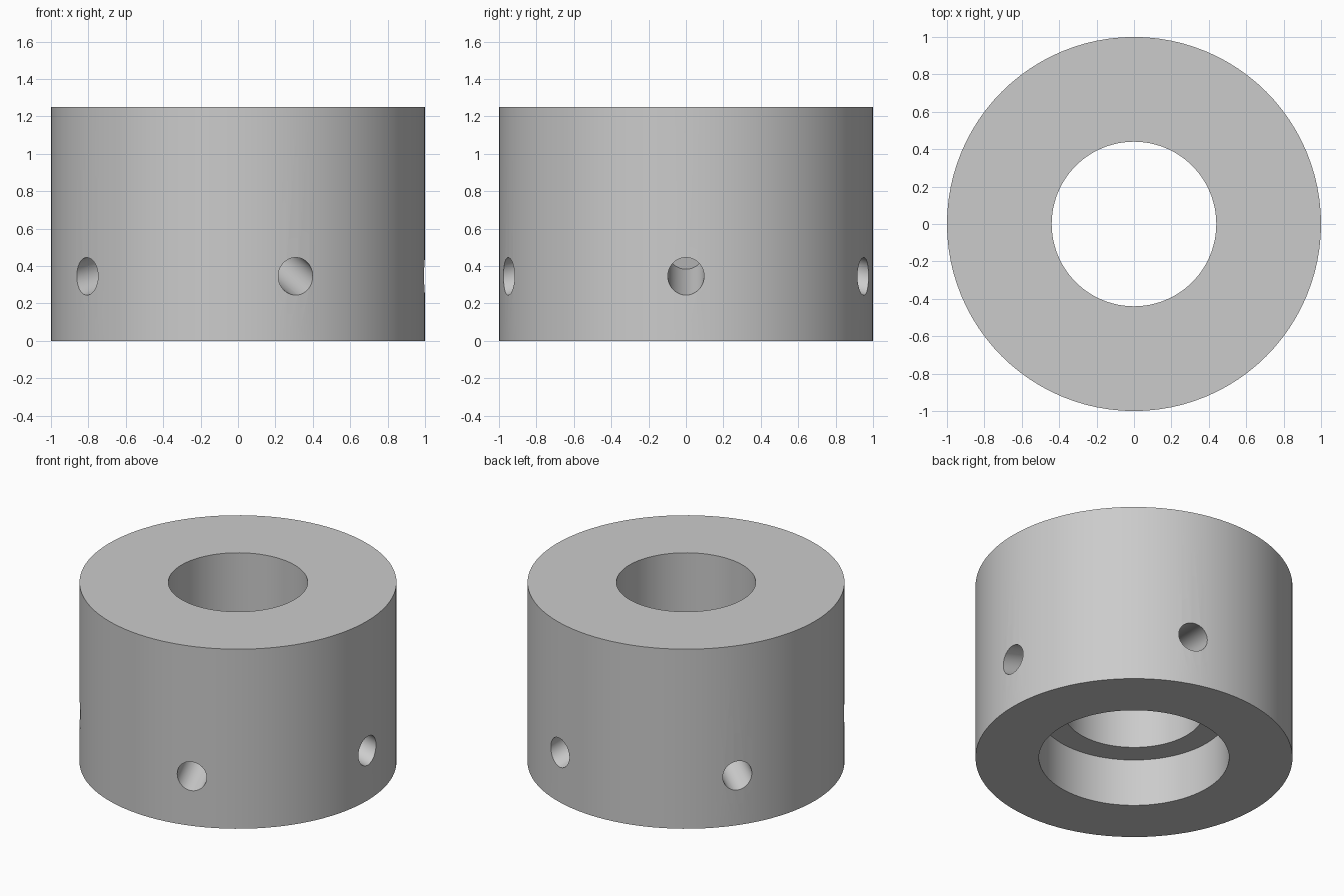
import bpy
import bmesh
import math
from mathutils import Matrix, Vector

HEIGHT, OUTER, BORE = 1.25, 1.0, 0.44
RECESS, RECESS_TOP = 0.6, 0.33
HOLE_R, HOLE_Z, HOLE_DEPTH = 0.097, 0.345, 0.51
HOLE_TILT = math.radians(15)
HOLES = 5
SEGMENTS = 96

default = bpy.data.objects.get("Cube")
if default:
    bpy.data.objects.remove(default, do_unlink=True)

grey = bpy.data.materials.new("plain grey")
grey.use_nodes = True
colour = (0.6, 0.6, 0.6, 1)
grey.diffuse_color = colour
grey.node_tree.nodes["Principled BSDF"].inputs["Base Color"].default_value = colour


def make_object(name, bm):
    bmesh.ops.recalc_face_normals(bm, faces=bm.faces)
    mesh = bpy.data.meshes.new(name)
    bm.to_mesh(mesh)
    bm.free()
    mesh.materials.append(grey)
    obj = bpy.data.objects.new(name, mesh)
    bpy.context.collection.objects.link(obj)
    return obj


# Collar: stepped profile turned around the upright axis
profile = [(RECESS, 0), (OUTER, 0), (OUTER, HEIGHT), (BORE, HEIGHT),
           (BORE, RECESS_TOP), (RECESS, RECESS_TOP)]
bm = bmesh.new()
rings = []
for i in range(SEGMENTS):
    a = math.tau * i / SEGMENTS
    rings.append([bm.verts.new((r * math.cos(a), r * math.sin(a), z))
                  for r, z in profile])
for i, ring in enumerate(rings):
    following = rings[(i + 1) % SEGMENTS]
    for j in range(len(profile)):
        k = (j + 1) % len(profile)
        bm.faces.new((ring[j], following[j], following[k], ring[k]))
collar = make_object("collar", bm)

# Blind holes: rise inward, evenly spaced around the wall
bm = bmesh.new()
inward = Vector((-math.cos(HOLE_TILT), 0, math.sin(HOLE_TILT)))
length = HOLE_DEPTH + 0.2
middle = Vector((OUTER, 0, HOLE_Z)) + inward * (HOLE_DEPTH - length / 2)
aim = inward.to_track_quat("Z", "Y").to_matrix().to_4x4()
for i in range(HOLES):
    turn = Matrix.Rotation(math.tau * i / HOLES, 4, "Z")
    bmesh.ops.create_cone(bm, cap_ends=True, segments=48, radius1=HOLE_R,
                          radius2=HOLE_R, depth=length,
                          matrix=turn @ Matrix.Translation(middle) @ aim)
cutter = make_object("hole_cutter", bm)
cutter.hide_render = True

cut = collar.modifiers.new("holes", "BOOLEAN")
cut.operation = "DIFFERENCE"
cut.solver = "EXACT"
cut.object = cutter

bpy.ops.object.select_all(action="DESELECT")
collar.select_set(True)
bpy.context.view_layer.objects.active = collar
bpy.ops.object.modifier_apply(modifier=cut.name)
bpy.data.objects.remove(cutter, do_unlink=True)

# Smooth walls with crisp rims
bpy.ops.object.shade_smooth_by_angle(angle=math.radians(30))
